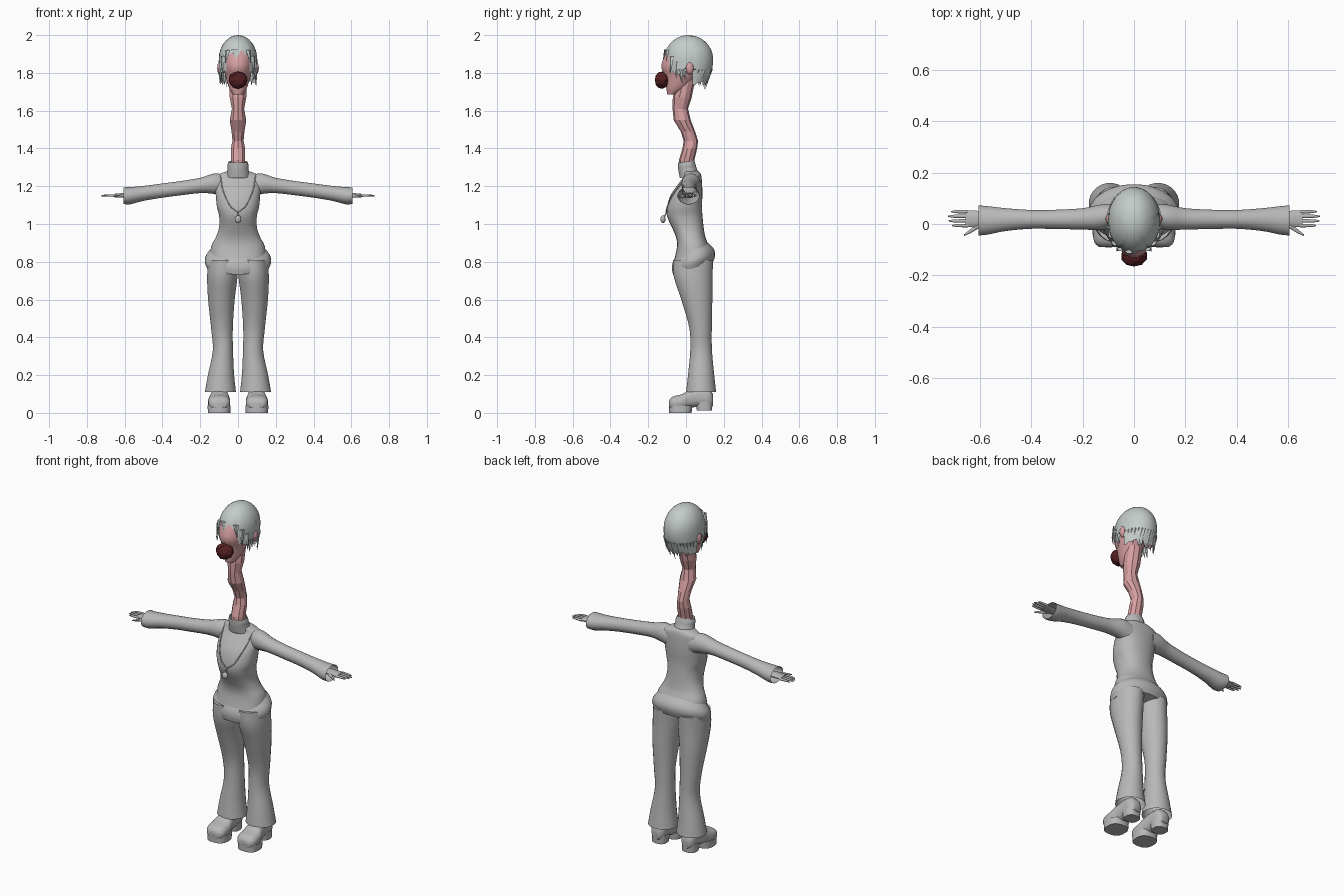
import bpy, bmesh, math, random
from mathutils import Vector

random.seed(4)
cube = bpy.data.objects.get("Cube")
if cube:
    bpy.data.objects.remove(cube, do_unlink=True)


def material(name, colour):
    m = bpy.data.materials.new(name)
    m.use_nodes = True
    m.diffuse_color = (*colour, 1)
    m.node_tree.nodes["Principled BSDF"].inputs["Base Color"].default_value = (*colour, 1)
    return m


CLOTH = material("cloth grey", (0.48, 0.48, 0.48))
HAIR = material("hair grey", (0.55, 0.6, 0.58))
SKIN = material("skin pink", (0.68, 0.35, 0.36))
RED = material("dark red", (0.09, 0.014, 0.016))


def finish(name, bm, mat, smooth=True, angle=50):
    bmesh.ops.recalc_face_normals(bm, faces=bm.faces)
    me = bpy.data.meshes.new(name)
    bm.to_mesh(me)
    bm.free()
    me.materials.append(mat)
    ob = bpy.data.objects.new(name, me)
    bpy.context.collection.objects.link(ob)
    bpy.ops.object.select_all(action='DESELECT')
    ob.select_set(True)
    bpy.context.view_layer.objects.active = ob
    if smooth:
        bpy.ops.object.shade_smooth_by_angle(angle=math.radians(angle))
    return ob


def refine(rings, steps):
    """Smoothly interpolate between the given cross-sections."""
    out = []
    for i in range(len(rings) - 1):
        p0, p1 = rings[max(i - 1, 0)], rings[i]
        p2, p3 = rings[i + 1], rings[min(i + 2, len(rings) - 1)]
        for s in range(steps):
            t = s / steps
            out.append([0.5 * (2 * b + (c - a) * t + (2 * a - 5 * b + 4 * c - d) * t * t
                               + (3 * b - a - 3 * c + d) * t ** 3)
                        for a, b, c, d in zip(p0, p1, p2, p3)])
    return out + [list(rings[-1])]


def loft(name, rings, mat, axis='z', seg=24, steps=4, power=2.0, tilt=0, caps=(True, True), smooth=True):
    """Skin rounded rings of (position, centre u, centre v, radius u, radius v)."""
    bm = bmesh.new()
    rows = []
    for p, cu, cv, ru, rv in refine(rings, steps):
        row = []
        for k in range(seg):
            a = math.tau * (k + 0.5) / seg
            c, s = math.cos(a), math.sin(a)
            u = cu + ru * math.copysign(abs(c) ** (2 / power), c)
            v = cv + rv * math.copysign(abs(s) ** (2 / power), s)
            co = {'z': (u, v, p + tilt * (v - cv)), 'x': (p, u, v), 'y': (u, p, v)}[axis]
            row.append(bm.verts.new(co))
        rows.append(row)
    for r, q in zip(rows, rows[1:]):
        for k in range(seg):
            n = (k + 1) % seg
            bm.faces.new((r[k], r[n], q[n], q[k]))
    for use, row in zip(caps, (rows[0], rows[-1])):
        if use:
            bm.faces.new(row)
    return finish(name, bm, mat, smooth)


def ball(name, centre, size, mat, level=2, jitter=0, smooth=True):
    bm = bmesh.new()
    bmesh.ops.create_icosphere(bm, subdivisions=level, radius=1)
    for v in bm.verts:
        k = 1 + random.uniform(-jitter, jitter)
        v.co = [c + s * x * k for c, s, x in zip(centre, size, v.co)]
    return finish(name, bm, mat, smooth)


def spike(name, base, tip, width, mat):
    """A flat tapering lock of hair."""
    bm = bmesh.new()
    base, tip = Vector(base), Vector(tip)
    out = Vector((base.x, base.y, 0)).normalized()
    side = out.cross((0, 0, 1)) * width
    ring = [bm.verts.new(base + d) for d in (side, out * 0.008, -side, out * -0.008)]
    end = bm.verts.new(tip)
    for k in range(4):
        bm.faces.new((ring[k], ring[(k + 1) % 4], end))
    bm.faces.new(ring)
    return finish(name, bm, mat)


# Torso, collar and tilted jacket hem
torso = loft("jacket_body", [
    (0.80, 0, 0.035, 0.15, 0.10), (0.88, 0, 0.037, 0.143, 0.085), (0.93, 0, 0.025, 0.118, 0.078),
    (0.98, 0, 0.01, 0.101, 0.084), (1.04, 0, -0.006, 0.1, 0.094), (1.09, 0, -0.008, 0.112, 0.093),
    (1.15, 0, 0.002, 0.118, 0.085), (1.20, 0, 0.018, 0.121, 0.068), (1.25, 0, 0.034, 0.118, 0.048),
    (1.272, 0, 0.03, 0.08, 0.045), (1.28, 0, 0.02, 0.05, 0.04)], CLOTH, seg=32, power=2.3)
loft("collar", [(1.25, 0, 0.02, 0.064, 0.053), (1.29, 0, 0.008, 0.056, 0.049),
                (1.31, 0, 0.004, 0.056, 0.047), (1.33, 0, 0, 0.05, 0.044)],
     CLOTH, tilt=0.12, caps=(False, False))
loft("jacket_hem", [(0.875, 0, 0.04, 0.138, 0.08), (0.835, 0, 0.04, 0.168, 0.108),
                    (0.80, 0, 0.04, 0.176, 0.115), (0.765, 0, 0.037, 0.163, 0.106)],
     CLOTH, seg=32, tilt=0.3, caps=(False, True))

# Necklace follows the chest, with a hanging pendant
bpy.context.view_layer.update()
half = refine([(0.092, 1.25), (0.08, 1.18), (0.045, 1.1), (0, 1.062)], 6)
path = half + [(-x, z) for x, z in reversed(half[:-1])]
curve = bpy.data.curves.new("necklace", 'CURVE')
curve.dimensions = '3D'
curve.bevel_depth = 0.003
curve.bevel_resolution = 1
line = curve.splines.new('POLY')
line.points.add(len(path) - 1)
for pt, (x, z) in zip(line.points, path):
    hit, loc, _, _ = torso.ray_cast(Vector((x, -1, z)), Vector((0, 1, 0)))
    pt.co = (x, loc.y - 0.002 if hit else 0, z, 1)
curve.materials.append(CLOTH)
bpy.context.collection.objects.link(bpy.data.objects.new("necklace", curve))
loft("pendant_cord", [(1.03, 0, -0.12, 0.004, 0.004), (1.065, 0, -0.1, 0.004, 0.004)], CLOTH, seg=6)
ball("pendant", (0, -0.122, 1.025), (0.018, 0.014, 0.021), CLOTH)

for side, s in (("left", 1), ("right", -1)):
    # Flared trouser leg
    loft(side + "_trouser_leg", [
        (0.11, s * 0.093, 0.08, 0.083, 0.08), (0.2, s * 0.09, 0.08, 0.07, 0.07),
        (0.33, s * 0.08, 0.08, 0.054, 0.058), (0.45, s * 0.085, 0.077, 0.058, 0.06),
        (0.6, s * 0.088, 0.057, 0.071, 0.083), (0.72, s * 0.083, 0.038, 0.081, 0.103),
        (0.81, s * 0.079, 0.038, 0.079, 0.107)], CLOTH, caps=(False, True))
    # Shoe with platform sole and heel
    loft(side + "_shoe", [
        (-0.09, s * 0.1, 0.045, 0.035, 0.02), (-0.07, s * 0.1, 0.052, 0.056, 0.035),
        (-0.02, s * 0.1, 0.058, 0.059, 0.042), (0.02, s * 0.098, 0.075, 0.05, 0.05),
        (0.07, s * 0.098, 0.085, 0.045, 0.052), (0.12, s * 0.098, 0.08, 0.042, 0.05),
        (0.143, s * 0.098, 0.07, 0.025, 0.03)], CLOTH, axis='y', seg=16, steps=3, power=2.6)
    loft(side + "_sole", [(0, s * 0.1, -0.03, 0.06, 0.06), (0.04, s * 0.1, -0.028, 0.061, 0.063)],
         CLOTH, steps=1, power=2.6)
    loft(side + "_heel", [(0.012, s * 0.098, 0.098, 0.042, 0.04), (0.06, s * 0.098, 0.095, 0.044, 0.046)],
         CLOTH, steps=1, power=2.6)
    # Sleeve, flaring into an open cuff
    loft(side + "_sleeve", [
        (s * 0.07, 0.035, 1.205, 0.045, 0.058), (s * 0.13, 0.026, 1.213, 0.05, 0.054),
        (s * 0.2, 0.02, 1.204, 0.042, 0.041), (s * 0.3, 0.018, 1.19, 0.038, 0.038),
        (s * 0.4, 0.018, 1.177, 0.037, 0.038), (s * 0.5, 0.017, 1.162, 0.045, 0.04),
        (s * 0.57, 0.014, 1.15, 0.056, 0.046), (s * 0.605, 0.014, 1.15, 0.059, 0.045)],
         CLOTH, axis='x', seg=20, caps=(True, False))
    # Flat hand with spread fingers
    loft(side + "_palm", [(s * 0.54, 0.02, 1.152, 0.022, 0.014), (s * 0.6, 0.02, 1.152, 0.032, 0.013),
                          (s * 0.655, 0.02, 1.151, 0.033, 0.009)], CLOTH, axis='x', seg=12)
    for i, length in enumerate((0.062, 0.076, 0.078, 0.066)):
        y, x = -0.006 + i * 0.018, 0.646
        loft(f"{side}_finger_{i + 1}", [
            (s * x, y, 1.151, 0.0075, 0.007), (s * (x + length * 0.7), y, 1.151, 0.0065, 0.006),
            (s * (x + length), y, 1.149, 0.002, 0.002)], CLOTH, axis='x', seg=8, steps=2)
    loft(side + "_thumb", [(s * 0.6, -0.002, 1.15, 0.013, 0.01), (s * 0.635, -0.027, 1.147, 0.009, 0.007),
                           (s * 0.662, -0.044, 1.145, 0.003, 0.003)], CLOTH, axis='x', seg=8, steps=2)
    ball(side + "_ear", (s * 0.094, 0.02, 1.825), (0.017, 0.022, 0.036), SKIN)

# Long crooked faceted neck
loft("neck", [(1.28, 0, 0, 0.04, 0.04), (1.34, 0, 0.004, 0.04, 0.041), (1.4, 0, 0.02, 0.04, 0.039),
              (1.44, 0, 0.026, 0.031, 0.038), (1.49, 0, 0.01, 0.036, 0.038),
              (1.55, 0, -0.02, 0.046, 0.045), (1.61, 0, -0.03, 0.034, 0.041),
              (1.67, 0, -0.02, 0.046, 0.05), (1.76, 0, 0, 0.046, 0.048)],
     SKIN, seg=10, steps=1, smooth=False)

# Head with a round mouthpiece
loft("head", [(1.685, 0, -0.075, 0.026, 0.024), (1.72, 0, -0.05, 0.048, 0.055),
              (1.78, 0, -0.028, 0.066, 0.085), (1.835, 0, -0.022, 0.078, 0.11),
              (1.9, 0, 0, 0.082, 0.11), (1.955, 0, 0.005, 0.055, 0.08)], SKIN, seg=20)
ball("round_nose", (0, -0.125, 1.762), (0.05, 0.041, 0.045), RED, jitter=0.06, smooth=False)

# Hair cap with a ragged lower edge, cut away round the face
bm = bmesh.new()
SEG, ROWS = 48, 12
grid = []
for k in range(SEG):
    a = math.tau * k / SEG
    front = -math.sin(a)
    edge = 1.905 if front > 0.8 else 1.8 if front > 0.25 else 1.84 if front > -0.2 else 1.745
    edge += random.uniform(-0.015, 0.015)
    column = []
    for r in range(1, ROWS + 1):
        z = 1.998 - (1.998 - edge) * (r / ROWS) ** 1.7
        h = (z - 1.87) / 0.13
        wide = math.sqrt(max(1 - h * h, 0)) if h > 0 else 1
        deep = wide if h > 0 else 1 - 0.3 * h * h
        column.append(bm.verts.new((0.102 * wide * math.cos(a), 0.014 + 0.13 * deep * math.sin(a), z)))
    grid.append(column)
top = bm.verts.new((0, 0.014, 2.0))
for k in range(SEG):
    p, q = grid[k], grid[(k + 1) % SEG]
    bm.faces.new((top, p[0], q[0]))
    for r in range(ROWS - 1):
        bm.faces.new((p[r], p[r + 1], q[r + 1], q[r]))
finish("hair_cap", bm, HAIR, angle=60)

# Hanging locks round the back and sides
for k in range(25):
    a = math.radians(-22 + k * 224 / 24)
    c, s = math.cos(a), math.sin(a)
    low = 1.70 + 0.05 * abs(c) + random.uniform(-0.012, 0.025)
    if abs(s - 0.05) < 0.22:
        low += 0.06
    spike(f"hair_lock_{k + 1}", (0.1 * c, 0.014 + 0.12 * s, 1.82),
          (0.098 * c, 0.014 + 0.085 * s, low), 0.015, HAIR)

# Temple locks and fringe
for s in (1, -1):
    for x, y, z, tx, tz in ((0.092, -0.045, 1.86, 0.1, 1.765), (0.078, -0.075, 1.89, 0.085, 1.79),
                            (0.055, -0.098, 1.92, 0.068, 1.85)):
        spike("temple_lock", (s * x, y, z), (s * tx, y - 0.008, tz), 0.016, HAIR)
spike("fringe", (-0.02, -0.108, 1.925), (-0.008, -0.122, 1.865), 0.018, HAIR)
